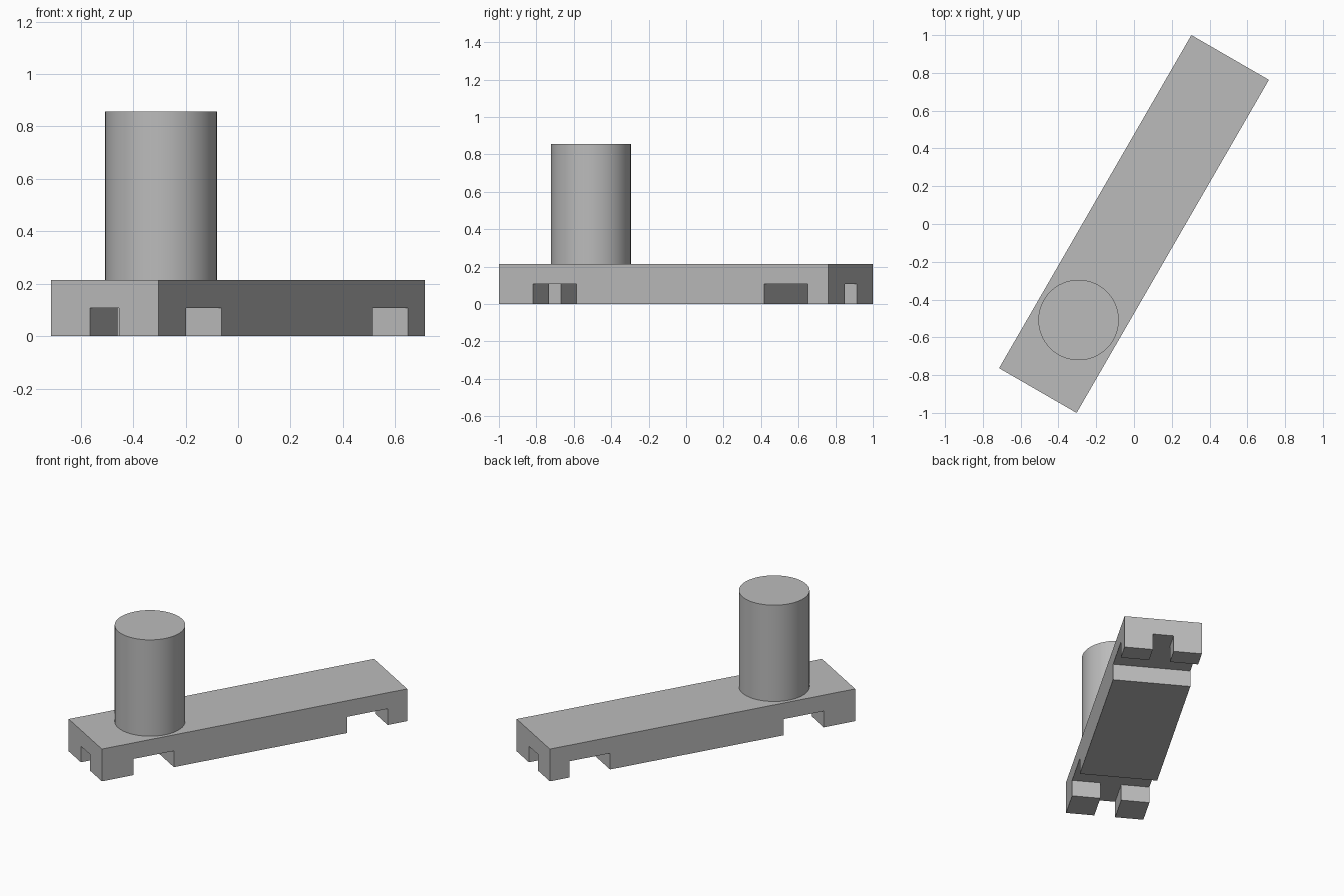
import bpy
import math
from mathutils import Matrix, Vector

cube = bpy.data.objects.get("Cube")
if cube:
    bpy.data.objects.remove(cube, do_unlink=True)

LENGTH, WIDTH, HEIGHT = 2.036, 0.474, 0.215
NOTCH = 0.108                       # height of the underside channels
TURN = Matrix.Rotation(math.radians(60), 4, "Z")

grey = bpy.data.materials.new("plain grey")
grey.use_nodes = True
colour = (0.5, 0.5, 0.5, 1)
grey.diffuse_color = colour
grey.node_tree.nodes["Principled BSDF"].inputs["Base Color"].default_value = colour


def box(name, low, high):
    """Box between two corners, x running along the beam, then turned."""
    low, high = Vector(low), Vector(high)
    bpy.ops.mesh.primitive_cube_add(size=1)
    obj = bpy.context.object
    obj.name = name
    size = Matrix.Diagonal((*(high - low), 1))
    obj.data.transform(TURN @ Matrix.Translation((low + high) / 2) @ size)
    obj.data.materials.append(grey)
    return obj


# Beam lying diagonally
end, side = LENGTH / 2, WIDTH / 2
beam = box("beam", (-end, -side, 0), (end, side, HEIGHT))

# Channels across the beam, and a slot through each foot at the ends
near, far = (-0.808, -0.538), (0.617, 0.888)
cuts = [
    ("near_channel", near, side + 0.1),
    ("far_channel", far, side + 0.1),
    ("near_slot", (-end - 0.1, sum(near) / 2), 0.064),
    ("far_slot", (sum(far) / 2, end + 0.1), 0.064),
]
for name, (start, stop), half in cuts:
    cutter = box(name, (start, -half, -0.1), (stop, half, NOTCH))
    cutter.hide_render = True
    mod = beam.modifiers.new(name, "BOOLEAN")
    mod.operation = "DIFFERENCE"
    mod.solver = "EXACT"
    mod.object = cutter
    bpy.context.view_layer.objects.active = beam
    bpy.ops.object.modifier_apply(modifier=name)
    bpy.data.objects.remove(cutter, do_unlink=True)

# Upright round post near one end
POST_TOP = 0.857
spot = TURN @ Vector((-0.587, 0, (HEIGHT + POST_TOP) / 2))
bpy.ops.mesh.primitive_cylinder_add(
    vertices=64, radius=0.213, depth=POST_TOP - HEIGHT, location=spot)
post = bpy.context.object
post.name = "post"
post.data.materials.append(grey)
bpy.ops.object.shade_smooth_by_angle(angle=math.radians(30))
